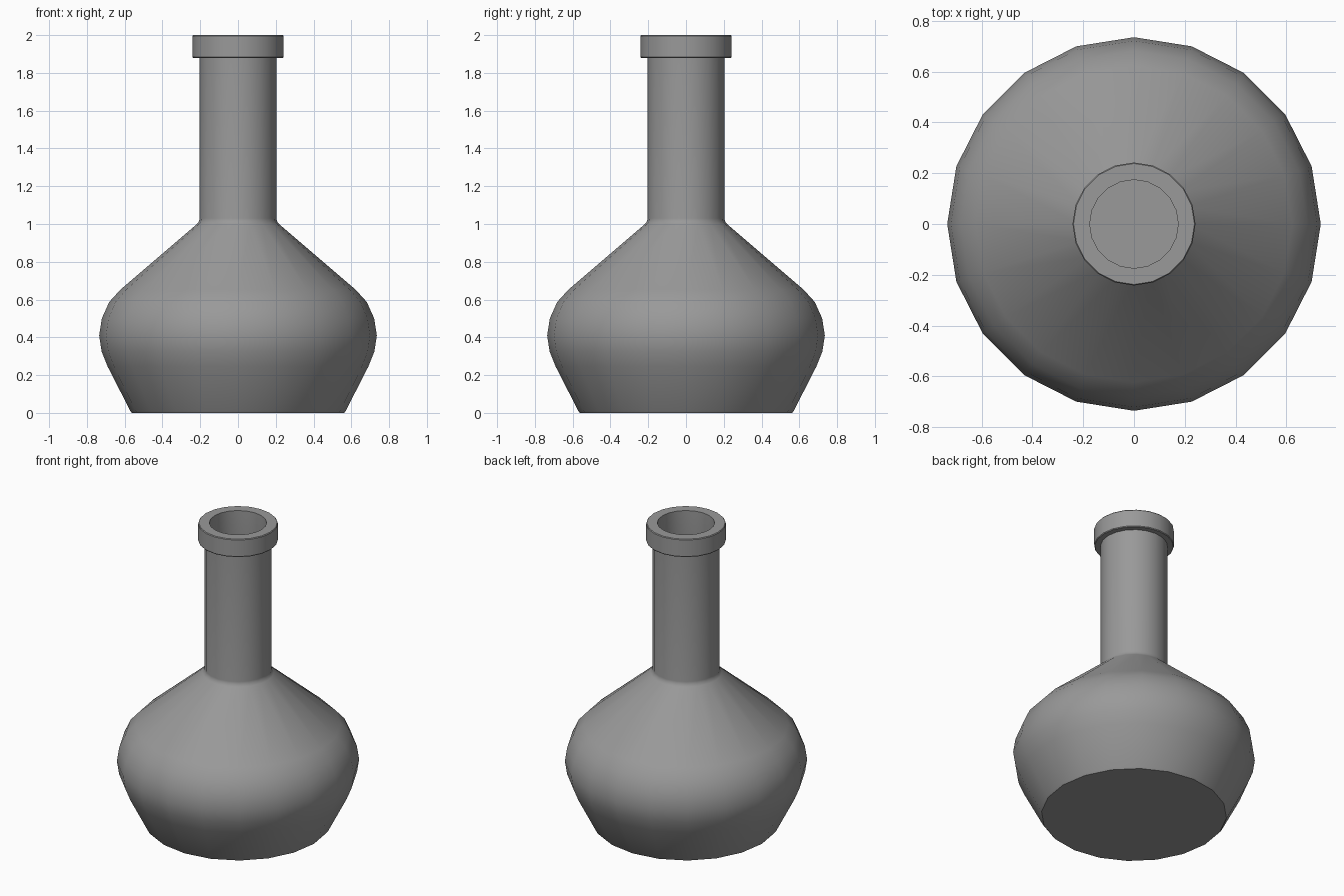
import bpy, bmesh, math

if "Cube" in bpy.data.objects:
    bpy.data.objects.remove(bpy.data.objects["Cube"])

SIDES = 20


def lathe(name, profile, sides=SIDES):
    """Revolve (radius, height) points around z; zero radius makes a pole."""
    bm = bmesh.new()
    rings = []
    for r, z in profile:
        if r == 0:
            rings.append([bm.verts.new((0, 0, z))] * sides)
        else:
            rings.append([bm.verts.new((r * math.cos(i * math.tau / sides),
                                        r * math.sin(i * math.tau / sides), z))
                          for i in range(sides)])
    for a, b in zip(rings, rings[1:]):
        for i in range(sides):
            j = (i + 1) % sides
            bm.faces.new(dict.fromkeys((a[i], a[j], b[j], b[i])))
    bmesh.ops.recalc_face_normals(bm, faces=bm.faces)
    mesh = bpy.data.meshes.new(name)
    bm.to_mesh(mesh)
    bm.free()
    obj = bpy.data.objects.new(name, mesh)
    bpy.context.collection.objects.link(obj)
    bpy.ops.object.select_all(action='DESELECT')
    obj.select_set(True)
    bpy.context.view_layer.objects.active = obj
    bpy.ops.object.shade_smooth_by_angle(angle=math.radians(30))
    return obj


# Outside: flat base, rounded belly, sloped shoulder, straight neck
outer = [(0, 0), (0.562, 0), (0.57, 0.01), (0.69, 0.245), (0.722, 0.325),
         (0.735, 0.41), (0.721, 0.5), (0.682, 0.587), (0.623, 0.652),
         (0.217, 1.0), (0.206, 1.015), (0.204, 1.03), (0.204, 1.88)]

# Collar around the mouth
lip = [(0.238, 1.88), (0.242, 1.885), (0.242, 1.995), (0.238, 2.0), (0.174, 2.0)]

# Inside wall, following the outside down to the floor
inner = [(0.174, 1.02), (0.20, 0.975), (0.60, 0.63), (0.685, 0.5),
         (0.70, 0.41), (0.66, 0.26), (0.545, 0.03), (0, 0.03)]

flask = lathe("flask", outer + lip + inner)

# Dark grey surface
grey = bpy.data.materials.new("dark_grey")
grey.diffuse_color = (0.32, 0.32, 0.32, 1)
grey.use_nodes = True
grey.node_tree.nodes["Principled BSDF"].inputs["Base Color"].default_value = grey.diffuse_color
flask.data.materials.append(grey)
